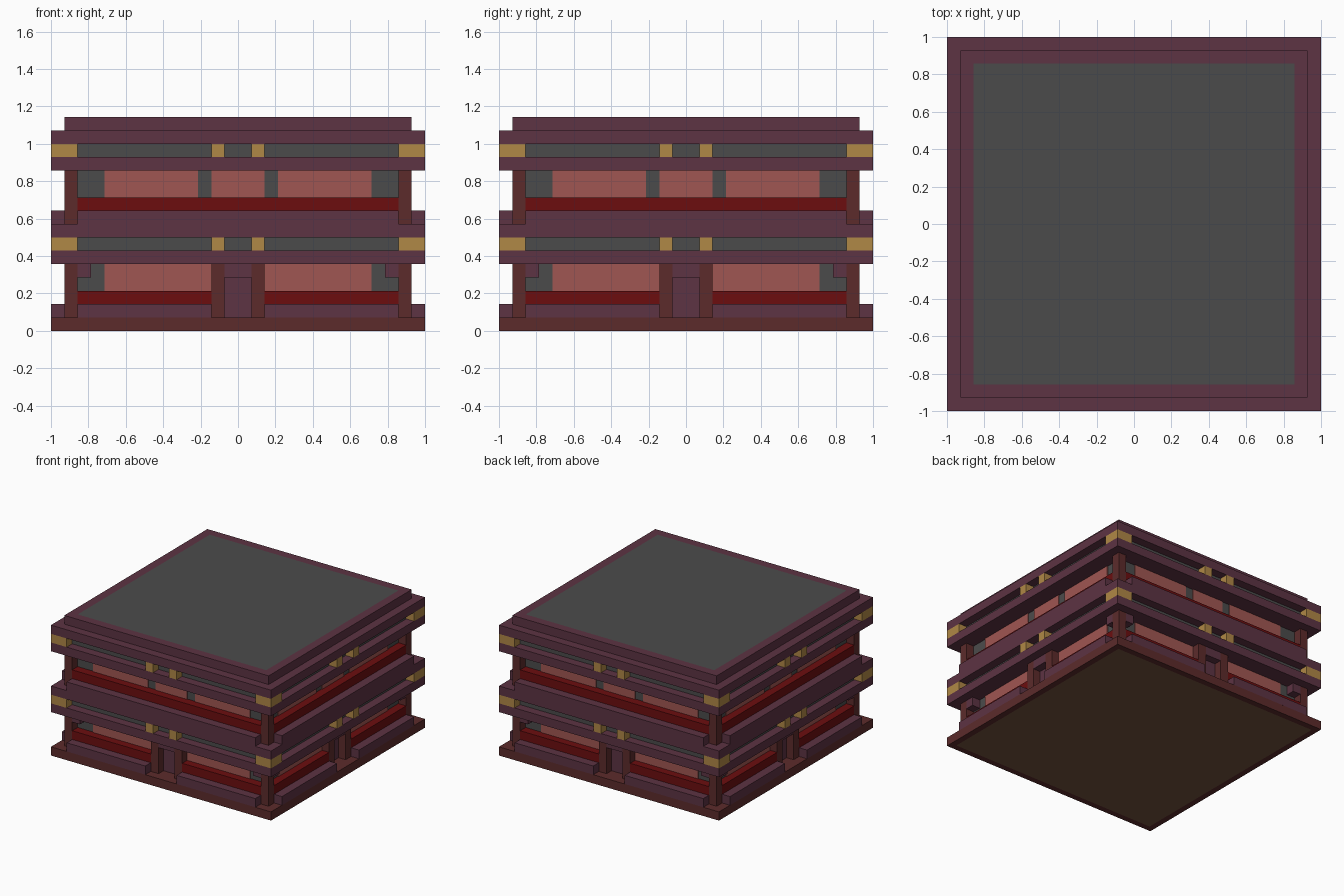
import bpy, bmesh
from math import pi
from mathutils import Matrix, Vector

U = 2 / 28  # one grid cell: the building is 28 cells wide and 16 high

cube = bpy.data.objects.get("Cube")
if cube:
    bpy.data.objects.remove(cube, do_unlink=True)


def linear(c):
    c /= 255
    return c / 12.92 if c <= 0.04045 else ((c + 0.055) / 1.055) ** 2.4


def material(name, *rgb):
    m = bpy.data.materials.new(name)
    colour = [linear(c) for c in rgb] + [1]
    m.diffuse_color = colour
    m.use_nodes = True
    m.node_tree.nodes["Principled BSDF"].inputs["Base Color"].default_value = colour
    return m


PLUM = material("plum_wood", 93, 51, 67)
BROWN = material("red_brown_wood", 92, 43, 43)
GREY = material("dark_grey", 75, 75, 75)
RED = material("deep_red", 108, 13, 15)
PINK = material("dusty_pink", 160, 86, 82)
GOLD = material("gold", 176, 136, 70)
FLOOR = material("floor_wood", 115, 84, 62)


def add_box(bm, x, y, z, turn=0):
    """Box from three (low, high) ranges in cells, turned about the centre."""
    size = [(r[1] - r[0]) * U for r in (x, y, z)]
    middle = Vector([(r[0] + r[1]) / 2 * U for r in (x, y, z)])
    m = Matrix.Rotation(turn, 4, 'Z') @ Matrix.Translation(middle) @ Matrix.Diagonal(size + [1])
    return bmesh.ops.create_cube(bm, size=1, matrix=m)


def finish(bm, name, *mats):
    mesh = bpy.data.meshes.new(name)
    bm.to_mesh(mesh)
    bm.free()
    for m in mats:
        mesh.materials.append(m)
    obj = bpy.data.objects.new(name, mesh)
    bpy.context.scene.collection.objects.link(obj)
    return obj


def on_sides(name, mat, x, y, z, mirror=False):
    """Repeat a front part on all four sides, optionally mirrored in x."""
    bm = bmesh.new()
    spans = [x, (-x[1], -x[0])] if mirror else [x]
    for i in range(4):
        for span in spans:
            add_box(bm, span, y, z, i * pi / 2)
    return finish(bm, name, mat)


def ring(name, mat, outer, inner, z):
    """Square frame of four beams."""
    on_sides(name, mat, (-outer, inner), (-outer, -inner), z)


# Base slab with an inset floor panel underneath
bm = bmesh.new()
add_box(bm, (-14, 14), (-14, 14), (0, 1))
bottom = [f for f in bm.faces if f.calc_center_median().z < 0.01]
bmesh.ops.inset_region(bm, faces=bottom, thickness=U)
bottom[0].material_index = 1
finish(bm, "base_slab", BROWN, FLOOR)

# Grey core: walls, beam shadows and flat roof
bm = bmesh.new()
add_box(bm, (-12, 12), (-12, 12), (1, 16))
finish(bm, "wall_core", GREY)

# Both storeys: corner posts, eaves, gold beam ends
for storey, z in (("lower", 1), ("upper", 8)):
    on_sides(storey + "_corner_post", BROWN, (-13, -12), (-13, -12), (z, z + 4))
    ring(storey + "_eave_beam", PLUM, 14, 12, (z + 4, z + 5))
    ring(storey + "_frieze", GREY, 13, 12, (z + 5, z + 6))
    on_sides(storey + "_corner_cap", GOLD, (-14, -12), (-14, -12), (z + 5, z + 6))
    on_sides(storey + "_beam_end", GOLD, (1, 2), (-14, -13), (z + 5, z + 6), True)
    ring(storey + "_top_beam", PLUM, 14, 12, (z + 6, z + 7))

# Roof curb
ring("roof_curb", PLUM, 13, 12, (15, 16))

# Thin wall panels sit on the face of the core
PLATE = (-12.1, -12)

# Lower storey walls and doorway
on_sides("lower_sill", PLUM, (2, 12), (-14, -12), (1, 2), True)
on_sides("lower_red_rail", RED, (2, 12), (-13, -12), (2, 3), True)
on_sides("lower_panel", PINK, (2, 10), PLATE, (3, 5), True)
on_sides("corner_bracket", PLUM, (11, 12), (-13, -12), (4, 5), True)
on_sides("door_post", BROWN, (1, 2), (-13, -12), (1, 5), True)
on_sides("door_lintel", PLUM, (-1, 1), (-13, -12), (4, 5))
on_sides("door", PLUM, (-1, 1), PLATE, (1, 4))

# Upper storey balcony rail and walls
on_sides("balcony_sill", PLUM, (-12, 12), (-14, -12), (8, 9))
on_sides("upper_red_rail", RED, (-12, 12), (-13, -12), (9, 10))
on_sides("upper_panel", PINK, (3, 10), PLATE, (10, 12), True)
on_sides("upper_centre_panel", PINK, (-2, 2), PLATE, (10, 12))
